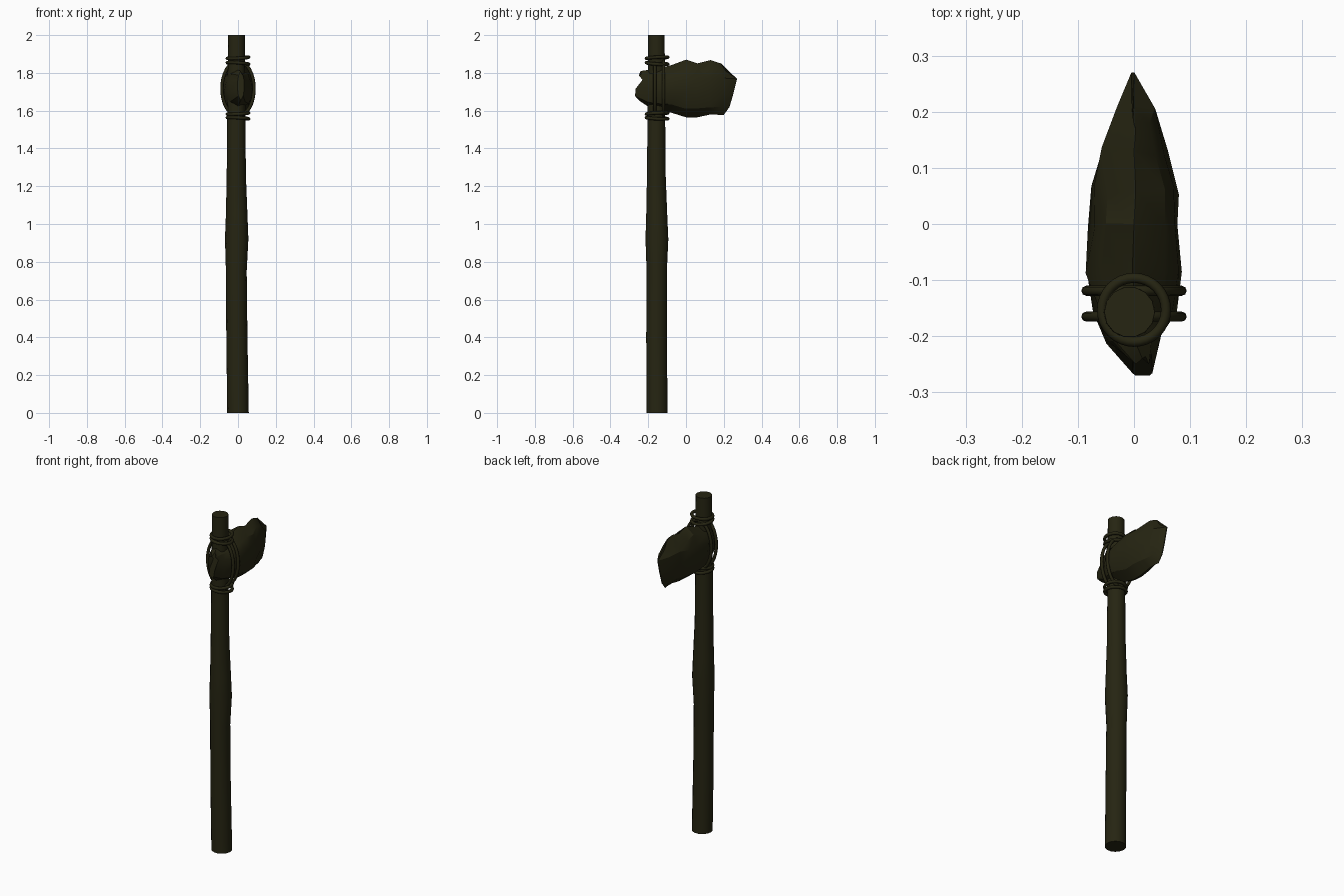
import bpy, bmesh, math, random
from mathutils import Vector

random.seed(4)
if "Cube" in bpy.data.objects:
    bpy.data.objects.remove(bpy.data.objects["Cube"])

mat = bpy.data.materials.new("dark_olive")
mat.use_nodes = True
colour = (0.019, 0.018, 0.006, 1)
mat.diffuse_color = colour
bsdf = mat.node_tree.nodes["Principled BSDF"]
bsdf.inputs["Base Color"].default_value = colour
bsdf.inputs["Roughness"].default_value = 0.9


def loft(name, rings, closed=False, angle=40):
    """Skin a row of equal-sized point rings; cap the ends unless closed."""
    bm = bmesh.new()
    rows = [[bm.verts.new(p) for p in ring] for ring in rings]
    n = len(rows[0])
    for i in range(len(rows) if closed else len(rows) - 1):
        a, b = rows[i], rows[(i + 1) % len(rows)]
        for j in range(n):
            k = (j + 1) % n
            bm.faces.new((a[j], a[k], b[k], b[j]))
    if not closed:
        bm.faces.new(rows[0])
        bm.faces.new(rows[-1])
    bmesh.ops.recalc_face_normals(bm, faces=bm.faces)
    mesh = bpy.data.meshes.new(name)
    bm.to_mesh(mesh)
    bm.free()
    mesh.materials.append(mat)
    obj = bpy.data.objects.new(name, mesh)
    bpy.context.collection.objects.link(obj)
    bpy.ops.object.select_all(action="DESELECT")
    obj.select_set(True)
    bpy.context.view_layer.objects.active = obj
    bpy.ops.object.shade_smooth_by_angle(angle=math.radians(angle))
    return obj


def turn(i, n):
    a = 2 * math.pi * i / n
    return math.cos(a), math.sin(a)


def binding(name, centre, u, v, tube=0.009, steps=32, sides=8):
    """Closed cord following the ellipse centre + u*cos + v*sin."""
    centre, u, v = Vector(centre), Vector(u), Vector(v)
    axis = u.cross(v).normalized()
    rings = []
    for i in range(steps):
        c, s = turn(i, steps)
        outward = (u * s - v * c).cross(axis).normalized()
        p = centre + u * c + v * s
        rings.append([p + tube * (outward * a + axis * b)
                      for a, b in (turn(j, sides) for j in range(sides))])
    return loft(name, rings, closed=True, angle=60)


# Handle: slightly crooked stick, (z, x centre, y centre, radius)
stick = [(0, 0, -.153, .057), (.4, -.006, -.156, .056), (.75, -.009, -.155, .055),
         (.92, -.007, -.154, .062), (1.05, -.007, -.155, .057),
         (1.25, -.009, -.157, .051), (1.55, -.009, -.157, .048), (2, -.008, -.157, .045)]
loft("handle", [[(x + r * c, y + r * s, z) for c, s in (turn(i, 14) for i in range(14))]
                for z, x, y, r in stick])

# Stone blade: lens-shaped sections, (y, bottom, top, half width, x centre)
levels = [0, .15, .4, .7, .85, 1]
bulge = [0, .7, .98, .9, .65, 0]
sections = [(-.25, 1.655, 1.81, .018, .015), (-.205, 1.625, 1.815, .055, 0),
            (-.16, 1.61, 1.82, .078, .003), (-.08, 1.59, 1.84, .093, -.003),
            (0, 1.565, 1.87, .086, 0), (.06, 1.565, 1.85, .083, .003),
            (.13, 1.58, 1.868, .066, 0), (.175, 1.578, 1.855, .038, .003),
            (.2, 1.578, 1.85, .003, -.002)]
butt = [0, -.02, -.016, .02, 0, .01]      # ragged outline of the blunt end
edge = [0, .03, .05, .07, .01, -.015]     # ragged outline of the cutting edge
stone = []
for n, (y, low, high, width, x) in enumerate(sections):
    shift = [0] * len(levels)
    if n == 0:
        shift = butt
    elif n == len(sections) - 1:
        shift = edge
    elif n == len(sections) - 2:
        shift = [e * .45 for e in edge]
    chip = .009 if 0 < n < len(sections) - 2 else 0
    sides = {}
    for side in (1, -1):
        sides[side] = [(x + side * width * b * (1 - random.random() * chip * 12),
                        y + d + (random.uniform(-chip, chip) if b else 0),
                        low + (high - low) * t + (random.uniform(-chip, chip) if b else 0))
                       for t, b, d in zip(levels, bulge, shift)]
    stone.append(sides[1] + sides[-1][-2:0:-1])
loft("stone_blade", stone, angle=28)

# Cords wound round the handle above and below the blade
for i, (z, tilt) in enumerate([(1.88, .003), (1.85, -.004), (1.585, .003), (1.56, -.003)]):
    binding(f"handle_cord_{i + 1}", (0, -.153, z), (.057, 0, tilt), (0, .057, tilt))

# Tall cords looped round the blade
for i, y in enumerate((-.119, -.165)):
    binding(f"blade_cord_{i + 1}", (0, y, 1.717), (.085, 0, 0), (0, 0, .145))
